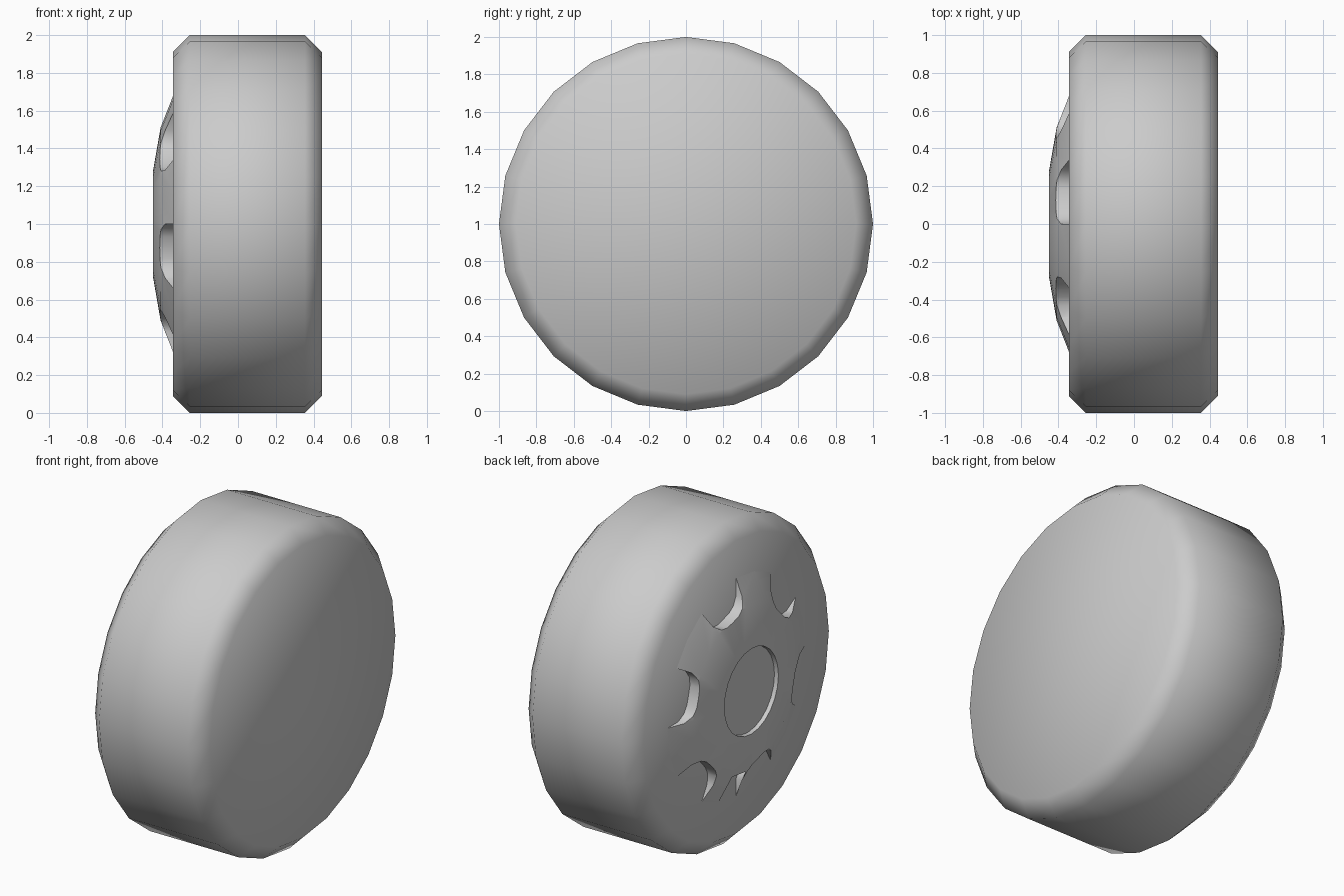
import bpy, bmesh
from math import sin, cos, radians, pi

if "Cube" in bpy.data.objects:
    bpy.data.objects.remove(bpy.data.objects["Cube"])

SIDES = 24


def add_object(name, bm):
    bmesh.ops.recalc_face_normals(bm, faces=bm.faces)
    mesh = bpy.data.meshes.new(name)
    bm.to_mesh(mesh)
    bm.free()
    obj = bpy.data.objects.new(name, mesh)
    bpy.context.collection.objects.link(obj)
    return obj


def point(x, radius, angle):
    """Point around the wheel axle; angle runs from +z towards +y."""
    return (x, radius * sin(angle), 1 + radius * cos(angle))


def lathe(name, profile):
    """Closed solid of revolution about the axle from (x, radius) pairs."""
    bm = bmesh.new()
    rings = [[bm.verts.new(point(x, r, 2 * pi * i / SIDES)) for i in range(SIDES)]
             for x, r in profile]
    for a, b in zip(rings, rings[1:]):
        for i in range(SIDES):
            j = (i + 1) % SIDES
            bm.faces.new((a[i], a[j], b[j], b[i]))
    bm.faces.new(rings[0])
    bm.faces.new(rings[-1])
    return add_object(name, bm)


def smooth(obj, angle):
    bpy.ops.object.select_all(action='DESELECT')
    obj.select_set(True)
    bpy.context.view_layer.objects.active = obj
    bpy.ops.object.shade_smooth_by_angle(angle=radians(angle))


# Tire with bevelled shoulders
tire = lathe("tire", [(-0.345, 0.91), (-0.255, 1.0), (0.355, 1.0), (0.445, 0.91)])

# Domed hub with a recessed centre cap
hub = lathe("hub_cover", [(-0.425, 0.262), (-0.45, 0.265), (-0.45, 0.28),
                          (-0.41, 0.51), (-0.345, 0.675), (-0.335, 0.68)])

# Six window cutters, each two facets wide with clipped inner corners
outline = [(0.76, 0), (0.57, 0), (0.515, 3), (0.49, 8), (0.485, 15),
           (0.49, 22), (0.515, 27), (0.57, 30), (0.76, 30)]
bm = bmesh.new()
for k in range(6):
    rings = [[bm.verts.new(point(x, r, radians(a + 60 * k))) for r, a in outline]
             for x in (-0.6, -0.3)]
    n = len(outline)
    for i in range(n):
        j = (i + 1) % n
        bm.faces.new((rings[0][i], rings[0][j], rings[1][j], rings[1][i]))
    bm.faces.new(rings[0])
    bm.faces.new(list(reversed(rings[1])))
cutter = add_object("window_cutter", bm)
cutter.hide_render = True

cut = hub.modifiers.new("windows", 'BOOLEAN')
cut.operation = 'DIFFERENCE'
cut.solver = 'EXACT'
cut.object = cutter
bpy.context.view_layer.objects.active = hub
bpy.ops.object.modifier_apply(modifier=cut.name)
bpy.data.objects.remove(cutter)

smooth(tire, 50)
smooth(hub, 40)
